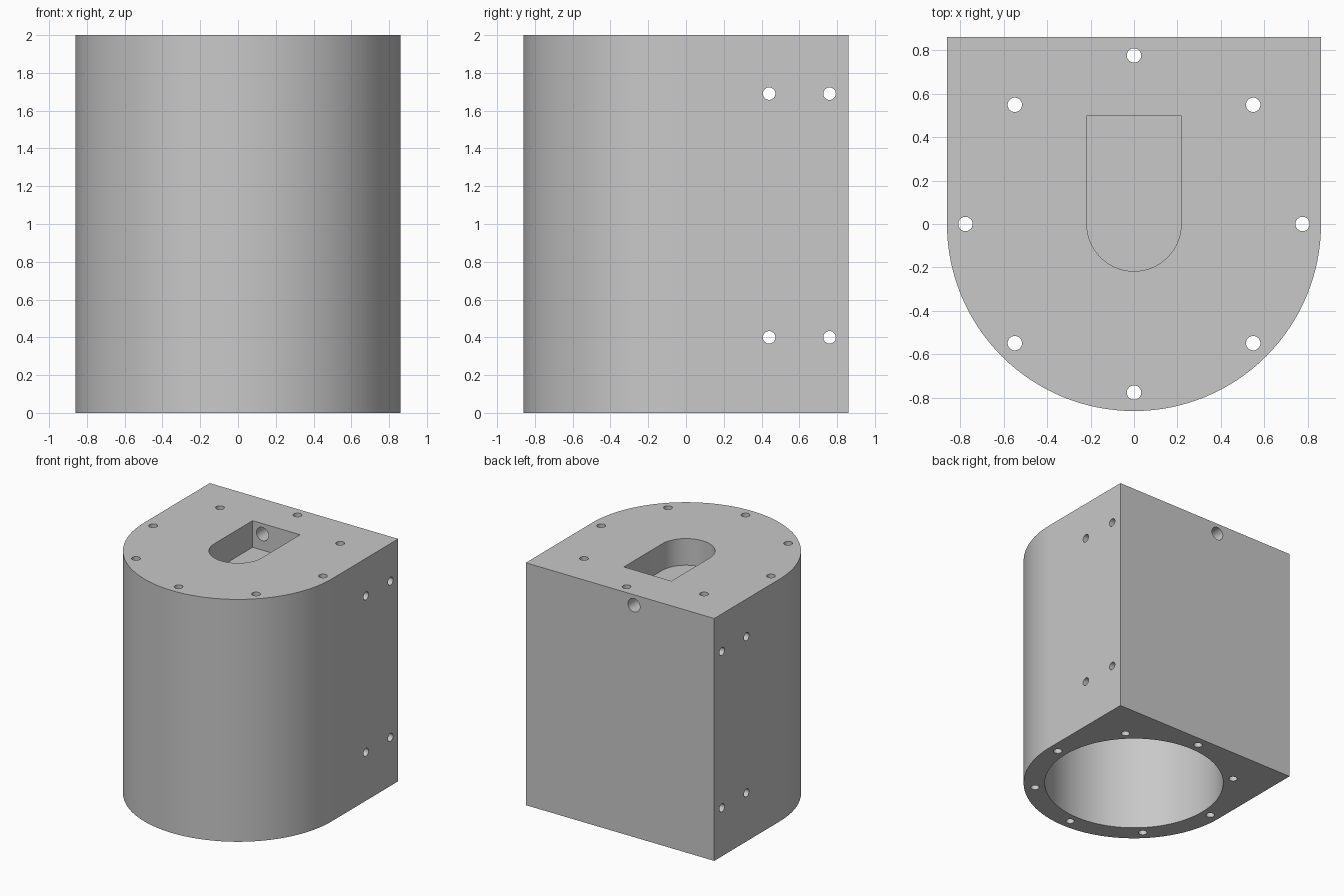
import bpy
import bmesh
from math import pi, cos, sin, radians
from mathutils import Matrix

R = 0.86          # outer radius and half width
H = 2.0           # height
HOLE = 0.033      # screw hole radius

cube = bpy.data.objects.get("Cube")
if cube:
    bpy.data.objects.remove(cube, do_unlink=True)

grey = bpy.data.materials.new("light grey")
grey.use_nodes = True
colour = (0.58, 0.58, 0.58, 1)
grey.diffuse_color = colour
grey.node_tree.nodes["Principled BSDF"].inputs["Base Color"].default_value = colour


def make_object(name, bm):
    bmesh.ops.recalc_face_normals(bm, faces=bm.faces)
    mesh = bpy.data.meshes.new(name)
    bm.to_mesh(mesh)
    bm.free()
    mesh.materials.append(grey)
    obj = bpy.data.objects.new(name, mesh)
    bpy.context.collection.objects.link(obj)
    return obj


def arch_prism(name, radius, back, z0, z1, steps):
    """Half round at the front, square at the back."""
    bm = bmesh.new()
    outline = [(radius * cos(pi + pi * i / steps), radius * sin(pi + pi * i / steps))
               for i in range(steps + 1)]
    outline += [(radius, back), (-radius, back)]
    face = bm.faces.new([bm.verts.new((x, y, z0)) for x, y in outline])
    out = bmesh.ops.extrude_face_region(bm, geom=[face])
    top = [v for v in out["geom"] if isinstance(v, bmesh.types.BMVert)]
    bmesh.ops.translate(bm, verts=top, vec=(0, 0, z1 - z0))
    return make_object(name, bm)


def rod(name, radius, length, centre, axis="Z", sides=32):
    bm = bmesh.new()
    turn = {"Z": Matrix(), "X": Matrix.Rotation(pi / 2, 4, "Y"),
            "Y": Matrix.Rotation(pi / 2, 4, "X")}[axis]
    bmesh.ops.create_cone(bm, cap_ends=True, segments=sides, radius1=radius,
                          radius2=radius, depth=length,
                          matrix=Matrix.Translation(centre) @ turn)
    return make_object(name, bm)


# Main block
housing = arch_prism("housing", R, R, 0, H, 64)

# Blind bore from below and shallow pocket from above
bore_top, pocket_floor = 1.72, 1.78
cutters = [
    rod("bore_cutter", 0.695, bore_top + 0.2, (0, 0, (bore_top - 0.2) / 2), sides=128),
    arch_prism("pocket_cutter", 0.217, 0.5, pocket_floor, H + 0.2, 32),
]

# Ring of eight screw holes through the full height
for i in range(8):
    a = i * pi / 4
    cutters.append(rod("ring_hole_cutter", HOLE, H + 0.4,
                       (0.775 * cos(a), 0.775 * sin(a), H / 2)))

# Cross holes through both flat sides
for y in (0.44, 0.76):
    for z in (0.4, 1.69):
        cutters.append(rod("side_hole_cutter", HOLE, 2 * R + 0.4, (0, y, z), "X"))

# Cable hole from the back into the pocket
cutters.append(rod("cable_hole_cutter", 0.055, 0.8, (-0.127, 0.7, 1.913), "Y"))

# Cut everything out of the block
bpy.ops.object.select_all(action="DESELECT")
bpy.context.view_layer.objects.active = housing
housing.select_set(True)
for cutter in cutters:
    cutter.hide_render = True
    mod = housing.modifiers.new("cut", "BOOLEAN")
    mod.operation = "DIFFERENCE"
    mod.solver = "EXACT"
    mod.object = cutter
    bpy.ops.object.modifier_apply(modifier=mod.name)
    bpy.data.objects.remove(cutter, do_unlink=True)

bpy.ops.object.shade_smooth_by_angle(angle=radians(30))
